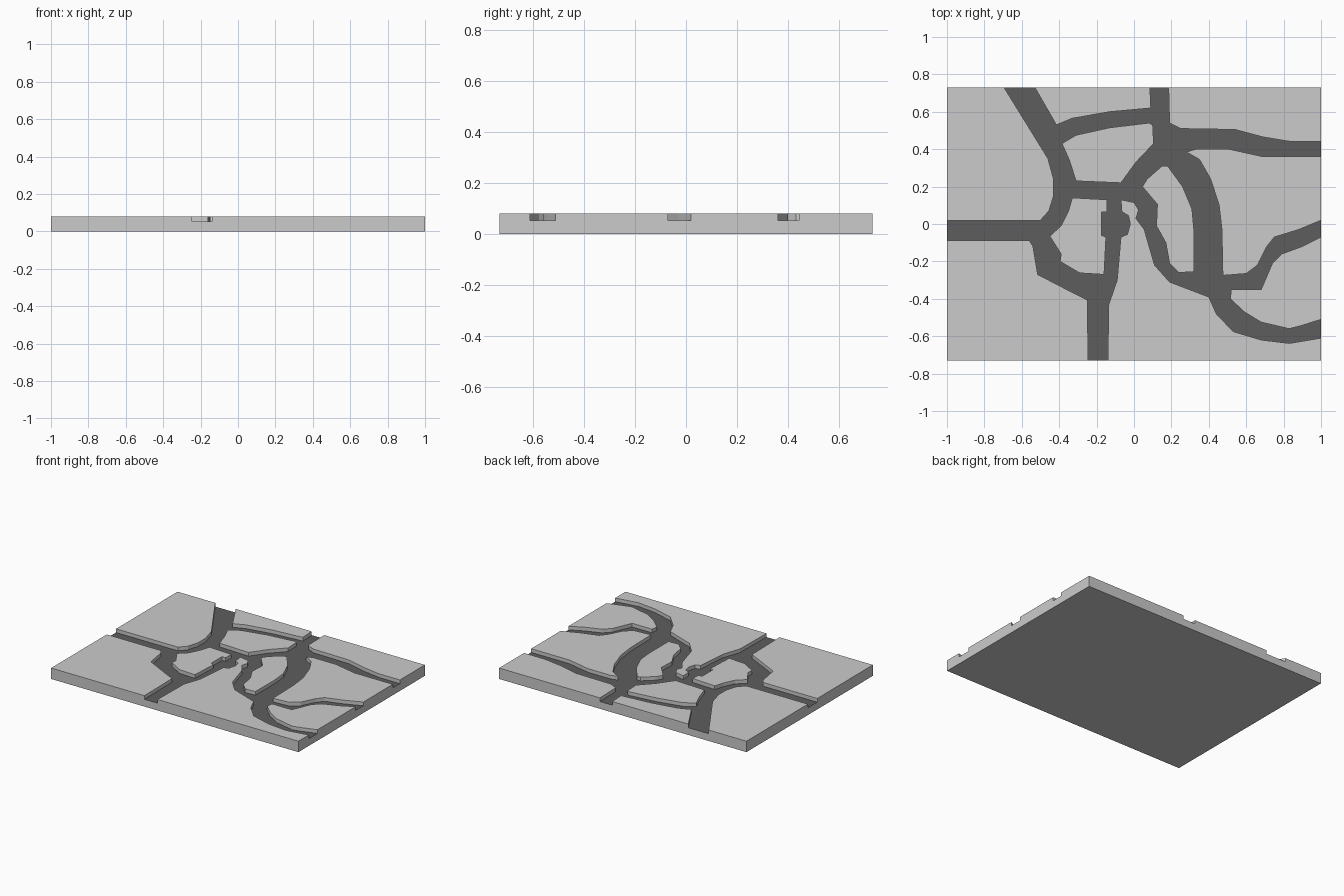
import bpy

if "Cube" in bpy.data.objects:
    bpy.data.objects.remove(bpy.data.objects["Cube"])

FLOOR, TOP, HX, HY = 0.053, 0.08, 1.0, 0.73


def material(name, v):
    m = bpy.data.materials.new(name)
    m.diffuse_color = (v, v, v, 1)
    m.use_nodes = True
    m.node_tree.nodes["Principled BSDF"].inputs["Base Color"].default_value = m.diffuse_color
    return m


STONE = material("light grey", 0.6)
ROAD = material("dark grey road", 0.11)


def make(name, verts, faces, mats):
    me = bpy.data.meshes.new(name)
    me.from_pydata(verts, [], faces)
    for m in mats:
        me.materials.append(m)
    ob = bpy.data.objects.new(name, me)
    bpy.context.collection.objects.link(ob)
    return ob


def prism(name, pts, z0, z1, mats, bottom=False):
    """Extrude a plan outline upwards; the underside is optional."""
    n = len(pts)
    area = sum(pts[i - 1][0] * pts[i][1] - pts[i][0] * pts[i - 1][1] for i in range(n))
    if area < 0:
        pts = pts[::-1]
    verts = [(x, y, z) for z in (z0, z1) for x, y in pts]
    faces = [tuple(range(n, 2 * n))]
    faces += [(i, (i + 1) % n, n + (i + 1) % n, n + i) for i in range(n)]
    if bottom:
        faces.append(tuple(reversed(range(n))))
    return make(name, verts, faces, mats)


def block(name, pts):
    prism(name, pts, FLOOR, TOP, [STONE])


# Base slab, its upward face is the sunken road floor
base = prism("base_slab", [(-HX, -HY), (HX, -HY), (HX, HY), (-HX, HY)],
             0, FLOOR, [STONE, ROAD], bottom=True)
for p in base.data.polygons:
    p.material_index = 1 if p.normal.z > 0.5 else 0

# Raised blocks between the roads
block("northwest_block", [
    (-1, HY), (-.695, HY), (-.46, .35), (-.43, .24), (-.43, .15),
    (-.455, .07), (-.50, .02), (-1, .02)])

block("southwest_block", [
    (-1, -.088), (-.56, -.088), (-.54, -.12), (-.515, -.27), (-.38, -.34),
    (-.25, -.405), (-.245, -HY), (-1, -HY)])

block("west_inner_block", [
    (-.33, .14), (-.145, .13), (-.145, .065), (-.175, .065), (-.175, -.06),
    (-.15, -.07), (-.16, -.27), (-.29, -.262), (-.395, -.20), (-.39, -.16),
    (-.45, -.065), (-.39, -.01), (-.35, .07)])

block("north_inner_block", [
    (-.385, .43), (-.31, .475), (-.13, .515), (.08, .54), (.10, .53),
    (.105, .43), (.01, .33), (-.07, .22), (-.31, .23), (-.345, .34)])

block("north_block", [
    (-.53, HY), (-.415, .53), (-.33, .565), (-.13, .60), (.09, .62), (.085, HY)])

block("northeast_block", [
    (.185, HY), (.19, .54), (.25, .51), (.54, .505), (.69, .465),
    (.83, .442), (1, .442), (1, HY)])

block("east_block", [
    (.28, .385), (.33, .40), (.51, .40), (.69, .36), (1, .36), (1, .02),
    (.88, -.03), (.75, -.07), (.71, -.12), (.66, -.22), (.60, -.265),
    (.475, -.275), (.47, -.03), (.455, .10), (.41, .24), (.35, .345)])

block("central_block", [
    (.045, .20), (.07, .24), (.15, .31), (.18, .31), (.26, .20), (.31, .08),
    (.32, -.03), (.32, -.255), (.24, -.26), (.19, -.21), (.17, -.10),
    (.12, -.01), (.125, .105)])

block("southeast_block", [
    (.52, -.35), (.68, -.35), (.74, -.21), (.79, -.16), (.90, -.12), (1, -.07),
    (1, -.51), (.89, -.545), (.83, -.56), (.68, -.525), (.59, -.47), (.515, -.40)])

block("south_block", [
    (-.14, -HY), (-.135, -.43), (-.09, -.30), (-.07, -.07), (-.035, -.055),
    (-.02, 0), (-.03, .045), (-.065, .065), (-.07, .13), (0, .115),
    (.025, .075), (.01, .03), (.055, -.03), (.11, -.22), (.19, -.31),
    (.40, -.39), (.44, -.48), (.53, -.575), (.68, -.62), (.83, -.638),
    (1, -.61), (1, -HY)])
